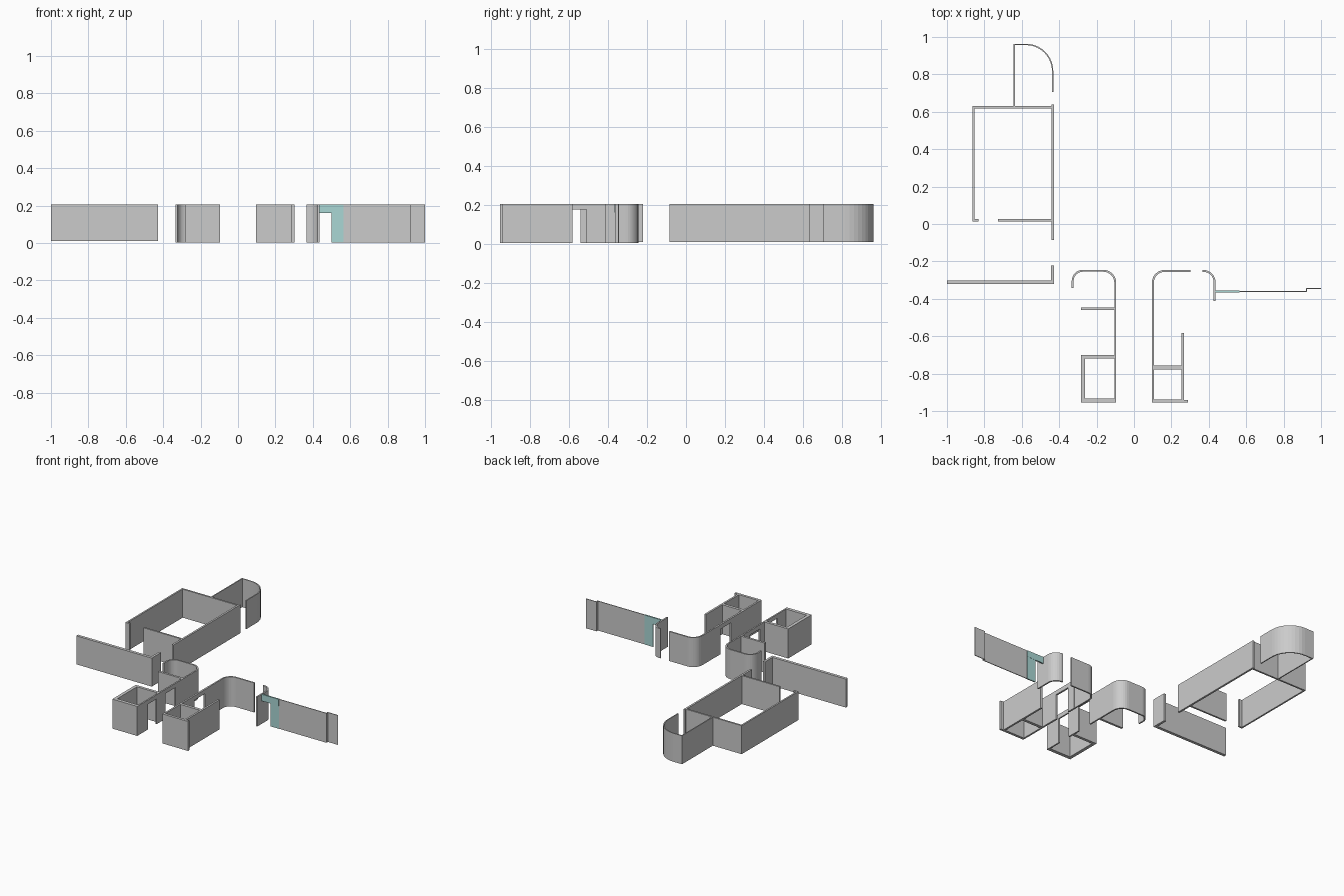
import bpy, bmesh, math
from mathutils import Vector

if "Cube" in bpy.data.objects:
    bpy.data.objects.remove(bpy.data.objects["Cube"])

TOP = 0.205      # wall head height
LOW = 0.003      # base of the apartment walls
ROOM = 0.01      # base of the left room walls
DOOR = 0.176     # door head height

teal = bpy.data.materials.new("teal_glass")
teal.diffuse_color = (0.40, 0.68, 0.66, 1)
teal.use_nodes = True
teal.node_tree.nodes["Principled BSDF"].inputs["Base Color"].default_value = teal.diffuse_color


def finish(name, bm, mat=None):
    bmesh.ops.recalc_face_normals(bm, faces=bm.faces)
    me = bpy.data.meshes.new(name)
    bm.to_mesh(me)
    bm.free()
    ob = bpy.data.objects.new(name, me)
    bpy.context.collection.objects.link(ob)
    if mat:
        me.materials.append(mat)
    return ob


def box(name, x0, x1, y0, y1, z0=LOW, z1=TOP, mat=None):
    bm = bmesh.new()
    bmesh.ops.create_cube(bm, size=1)
    for v in bm.verts:
        v.co = Vector(((x0 + x1) / 2 + v.co.x * (x1 - x0),
                       (y0 + y1) / 2 + v.co.y * (y1 - y0),
                       (z0 + z1) / 2 + v.co.z * (z1 - z0)))
    return finish(name, bm, mat)


def arc(cx, cy, r, a0, a1, n=8):
    return [(cx + r * math.cos(math.radians(a0 + (a1 - a0) * i / n)),
             cy + r * math.sin(math.radians(a0 + (a1 - a0) * i / n))) for i in range(n + 1)]


def path_wall(name, pts, t, z0=LOW, z1=TOP):
    """Extrude a mitred wall of thickness t along a centre line."""
    pts = [Vector(p) for p in pts]
    bm = bmesh.new()
    rings = []
    for i, p in enumerate(pts):
        ds = []
        if i > 0:
            ds.append((p - pts[i - 1]).normalized())
        if i < len(pts) - 1:
            ds.append((pts[i + 1] - p).normalized())
        d = sum(ds, Vector((0, 0))).normalized()
        n = Vector((-d.y, d.x)) * (t / 2 / max(0.3, d.dot(ds[0])))
        rings.append([bm.verts.new((q.x, q.y, z)) for q, z in
                      ((p + n, z0), (p - n, z0), (p - n, z1), (p + n, z1))])
    for a, b in zip(rings, rings[1:]):
        for k in range(4):
            bm.faces.new((a[k], a[(k + 1) % 4], b[(k + 1) % 4], b[k]))
    bm.faces.new(rings[0])
    bm.faces.new(rings[-1])
    return finish(name, bm)


def door_wall(name, x0, x1, y0, y1, doors):
    """Wall running along y, with door openings and lintels."""
    y = y0
    for i, (a, b) in enumerate(doors):
        box(f"{name}_pier_{i}", x0, x1, y, a)
        box(f"{name}_lintel_{i}", x0, x1, a, b, DOOR)
        y = b
    box(f"{name}_pier_end", x0, x1, y, y1)


# left room with its curved bay
path_wall("bay_wall", [(-0.641, 0.628)] + [(-0.641, 0.96)]
          + arc(-0.578, 0.817, 0.143, 90, 0, 10) + [(-0.435, 0.706)], 0.007, ROOM)
box("room_left_wall", -0.863, -0.852, 0.014, 0.63, ROOM)
box("room_back_wall", -0.852, -0.441, 0.618, 0.63, ROOM)
box("room_right_wall", -0.441, -0.428, -0.085, 0.638, ROOM)
box("room_front_stub", -0.852, -0.832, 0.014, 0.026, ROOM)
box("room_front_wall", -0.727, -0.441, 0.014, 0.026, ROOM)
box("corridor_wall", -1.0, -0.428, -0.322, -0.302, ROOM)
box("corridor_return", -0.444, -0.428, -0.302, -0.221, ROOM)

# middle left unit
path_wall("left_unit_curved_wall", [(-0.328, -0.342)] + arc(-0.273, -0.305, 0.055, 180, 90)
          + arc(-0.165, -0.315, 0.065, 90, 0) + [(-0.10, -0.446)], 0.01)
door_wall("left_unit_side", -0.105, -0.095, -0.955, -0.446,
          [(-0.84, -0.745), (-0.65, -0.542)])
box("left_unit_partition", -0.284, -0.105, -0.461, -0.446)
box("left_box_back", -0.284, -0.105, -0.719, -0.70)
box("left_box_outer", -0.284, -0.262, -0.932, -0.719)
box("left_box_front", -0.284, -0.105, -0.955, -0.932)

# middle right unit
path_wall("right_unit_curved_wall", [(0.101, -0.45)] + arc(0.163, -0.313, 0.062, 180, 90)
          + [(0.301, -0.251)], 0.01)
door_wall("right_unit_side", 0.095, 0.107, -0.955, -0.45, [(-0.625, -0.51)])
box("right_box_back", 0.107, 0.255, -0.777, -0.757)
box("right_box_outer", 0.255, 0.268, -0.937, -0.582)
box("right_box_front", 0.107, 0.268, -0.955, -0.937)
box("right_box_nib", 0.268, 0.29, -0.955, -0.941)
path_wall("entry_curved_wall", [(0.367, -0.251)] + arc(0.371, -0.311, 0.06, 90, 0)
          + [(0.431, -0.413)], 0.01)

# glazed entry and the long thin wall
box("entry_transom", 0.436, 0.565, -0.366, -0.356, 0.16, TOP, teal)
box("entry_side_glass", 0.50, 0.565, -0.365, -0.357, LOW, 0.16, teal)
path_wall("long_wall", [(0.565, -0.361), (0.922, -0.361), (0.922, -0.346), (1.0, -0.346)], 0.005)
